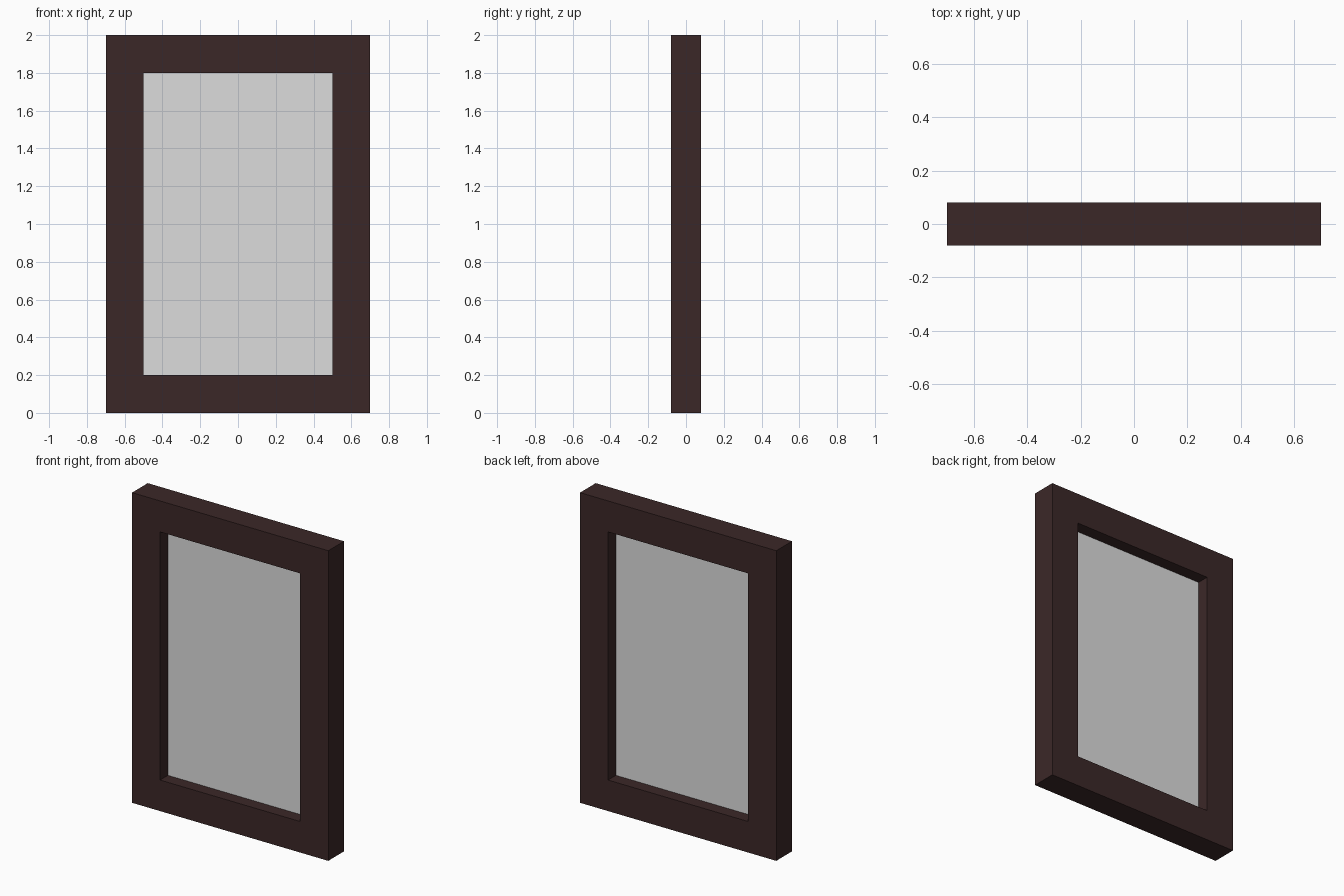
import bpy, bmesh

if "Cube" in bpy.data.objects:
    bpy.data.objects.remove(bpy.data.objects["Cube"])

W, H, D = 0.70, 2.0, 0.08      # outer half width, height, half depth
B = 0.20                       # border width
IW = W - B                     # opening half width


def material(name, rgb):
    m = bpy.data.materials.new(name)
    m.diffuse_color = (*rgb, 1.0)
    m.use_nodes = True
    m.node_tree.nodes["Principled BSDF"].inputs["Base Color"].default_value = m.diffuse_color
    return m


def profile(name, points, mat, half_depth):
    """Flat outline in x/z, extruded along y when it has a depth."""
    bm = bmesh.new()
    face = bm.faces.new([bm.verts.new((x, -half_depth, z)) for x, z in points])
    if half_depth:
        new = bmesh.ops.extrude_face_region(bm, geom=[face])["geom"]
        verts = [v for v in new if isinstance(v, bmesh.types.BMVert)]
        bmesh.ops.translate(bm, verts=verts, vec=(0, 2 * half_depth, 0))
        bmesh.ops.recalc_face_normals(bm, faces=bm.faces[:])
    mesh = bpy.data.meshes.new(name)
    bm.to_mesh(mesh)
    bm.free()
    mesh.materials.append(mat)
    obj = bpy.data.objects.new(name, mesh)
    bpy.context.collection.objects.link(obj)
    return obj


wood = material("dark brown wood", (0.0437, 0.0203, 0.0203))
glass = material("pale grey glass", (0.72, 0.72, 0.72))

# U-shaped lower frame: two stiles and the sill, mitred at the top
profile("side_and_bottom_frame",
        [(-W, H), (-W, 0), (W, 0), (W, H),
         (IW, H - B), (IW, B), (-IW, B), (-IW, H - B)], wood, D)

# Mitred top rail
profile("top_rail", [(-W, H), (-IW, H - B), (IW, H - B), (W, H)], wood, D)

# Single pane in the middle of the frame depth
profile("glass_pane", [(-IW, B), (IW, B), (IW, H - B), (-IW, H - B)], glass, 0)
